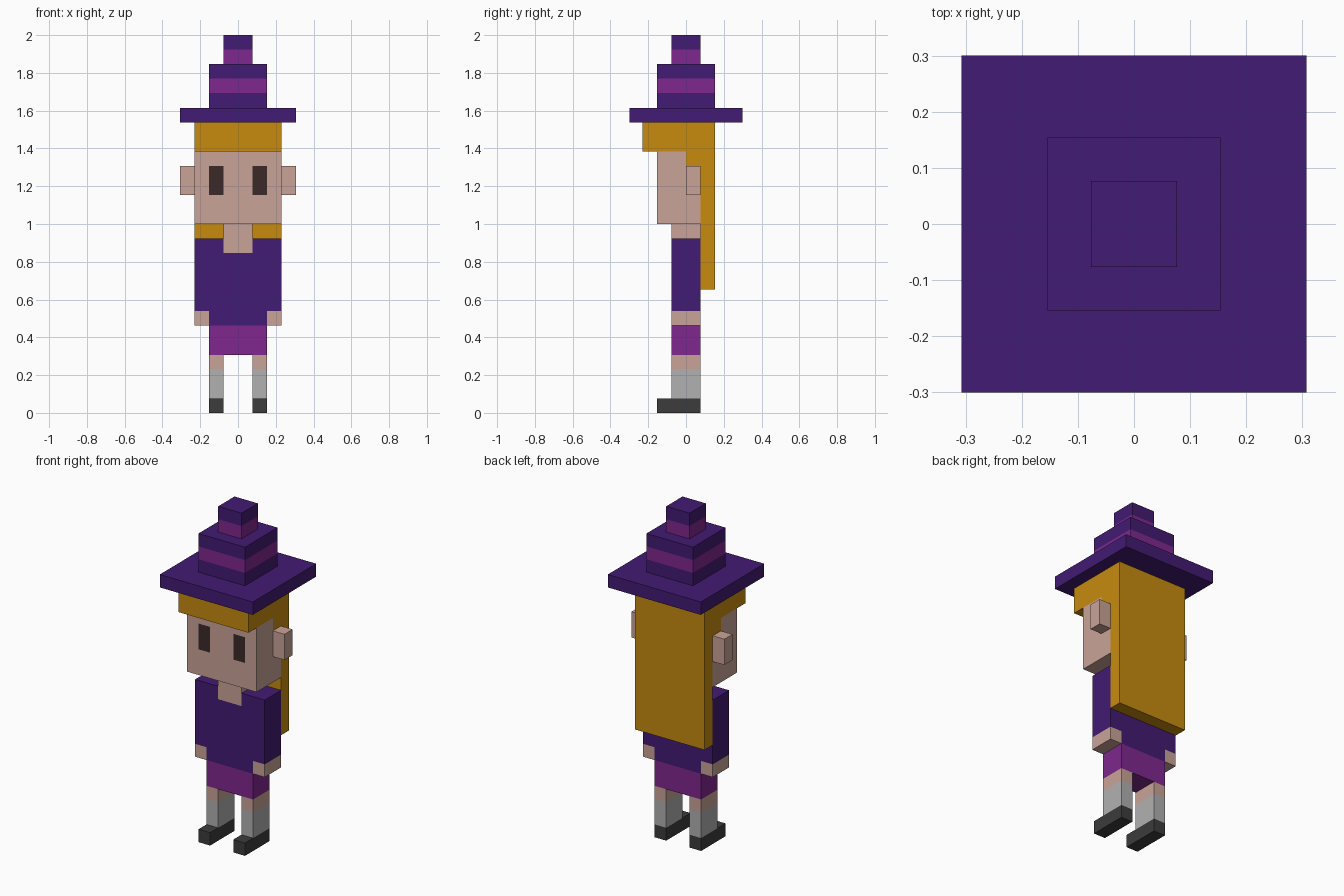
import bpy, bmesh
from mathutils import Vector

if "Cube" in bpy.data.objects:
    bpy.data.objects.remove(bpy.data.objects["Cube"])

U = 2 / 26  # one voxel


def material(name, rgb):
    lin = [((c / 255 + 0.055) / 1.055) ** 2.4 for c in rgb]
    m = bpy.data.materials.new(name)
    m.diffuse_color = (*lin, 1)
    m.use_nodes = True
    m.node_tree.nodes["Principled BSDF"].inputs["Base Color"].default_value = m.diffuse_color
    return m


PURPLE = material("purple", (66, 27, 115))
MAGENTA = material("magenta", (127, 39, 141))
HAIR = material("hair", (199, 139, 15))
SKIN = material("skin", (202, 164, 152))
EYE = material("eye", (58, 42, 40))
SOCK = material("sock", (177, 177, 177))
SHOE = material("shoe", (60, 60, 60))


def finish(name, bm, mats):
    bmesh.ops.recalc_face_normals(bm, faces=bm.faces)
    me = bpy.data.meshes.new(name)
    bm.to_mesh(me)
    bm.free()
    for m in mats:
        me.materials.append(m)
    ob = bpy.data.objects.new(name, me)
    bpy.context.collection.objects.link(ob)
    return ob


def box(name, lo, hi, mat, paint=()):
    """Box in voxel units; paint = (material, lo, hi) regions of another colour."""
    lo, hi = Vector(lo), Vector(hi)
    bm = bmesh.new()
    bmesh.ops.create_cube(bm, size=1)
    for v in bm.verts:
        v.co = [(lo[i] + hi[i]) / 2 + v.co[i] * (hi[i] - lo[i]) for i in range(3)]
    # cut the surface along the region borders
    for axis in range(3):
        for value in {c[axis] for r in paint for c in r[1:]}:
            if lo[axis] < value < hi[axis]:
                no = Vector((0, 0, 0))
                no[axis] = 1
                bmesh.ops.bisect_plane(bm, geom=bm.verts[:] + bm.edges[:] + bm.faces[:],
                                       plane_co=no * value, plane_no=no)
    # colour the faces inside each region
    for f in bm.faces:
        c = f.calc_center_median()
        for k, (_, a, b) in enumerate(paint):
            if all(a[i] - 1e-4 < c[i] < b[i] + 1e-4 for i in range(3)):
                f.material_index = k + 1
    bmesh.ops.scale(bm, vec=(U, U, U), verts=bm.verts)
    return finish(name, bm, [mat] + [r[0] for r in paint])


# legs, shoes and ears, mirrored
for side, x in (("left", 1), ("right", -2)):
    box(side + "_shoe", (x, -2, 0), (x + 1, 1, 1), SHOE)
    box(side + "_leg", (x, -1, 1), (x + 1, 1, 4), SOCK,
        [(SKIN, (x, -1, 3), (x + 1, 1, 4))])
for side, x in (("left", 3), ("right", -4)):
    box(side + "_ear", (x, 0, 15), (x + 1, 1, 17), SKIN)

# skirt, shirt with hands and neckline, neck
box("skirt", (-2, -1, 4), (2, 1, 6), MAGENTA)
box("shirt_and_hands", (-3, -1, 6), (3, 1, 12), PURPLE,
    [(SKIN, (-3, -1, 6), (-2, 1, 7)), (SKIN, (2, -1, 6), (3, 1, 7)),
     (SKIN, (-1, -1, 11), (1, -1, 12))])
box("neck", (-1, -1, 12), (1, 1, 13), SKIN)

# head with eyes and the hair over the ears
box("head", (-3, -2, 13), (3, 1, 18), SKIN,
    [(EYE, (-2, -2, 15), (-1, -2, 17)), (EYE, (1, -2, 15), (2, -2, 17)),
     (HAIR, (-3, 0, 17), (-3, 1, 18)), (HAIR, (3, 0, 17), (3, 1, 18))])

# fringe and long back hair: one side profile, extruded across
bm = bmesh.new()
profile = [(-3, 18), (-3, 20), (2, 20), (2, 8.5), (1, 8.5), (1, 18)]
face = bm.faces.new([bm.verts.new((-3 * U, y * U, z * U)) for y, z in profile])
ext = bmesh.ops.extrude_face_region(bm, geom=[face], use_keep_orig=True)
bmesh.ops.translate(bm, vec=(6 * U, 0, 0),
                    verts=[g for g in ext["geom"] if isinstance(g, bmesh.types.BMVert)])
finish("hair", bm, [HAIR])

# striped pointed hat
box("hat_brim", (-4, -3.9, 20), (4, 3.9, 21), PURPLE)
box("hat_middle", (-2, -2, 21), (2, 2, 24), PURPLE,
    [(MAGENTA, (-2, -2, 22), (2, 2, 23))])
box("hat_tip", (-1, -1, 24), (1, 1, 26), PURPLE,
    [(MAGENTA, (-1, -1, 24), (1, 1, 25))])
